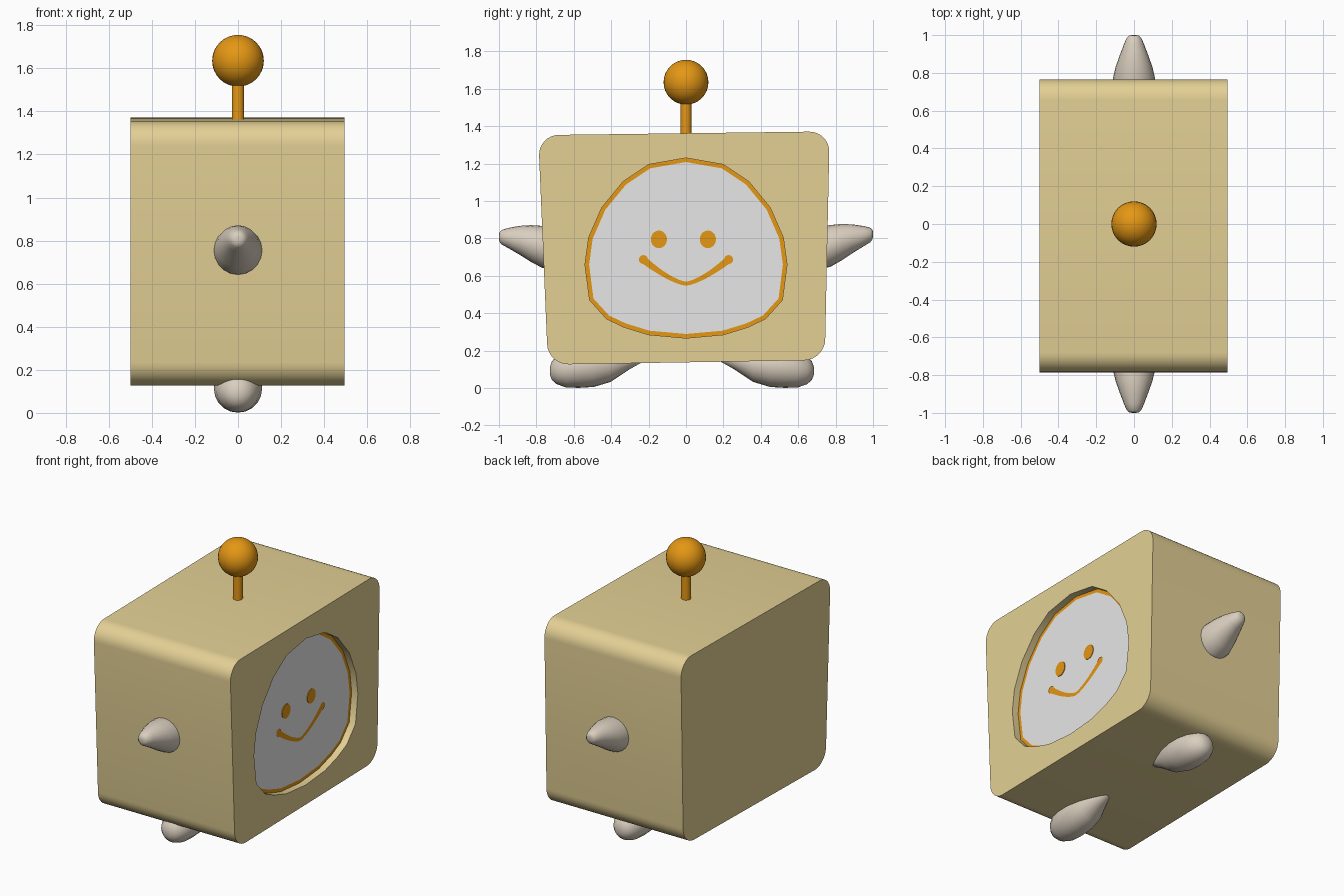
import bpy
import bmesh
import math
from mathutils import Matrix, Vector

cube = bpy.data.objects.get("Cube")
if cube:
    bpy.data.objects.remove(cube, do_unlink=True)


def material(name, rgb):
    m = bpy.data.materials.new(name)
    m.use_nodes = True
    m.diffuse_color = (*rgb, 1)
    m.node_tree.nodes["Principled BSDF"].inputs["Base Color"].default_value = (*rgb, 1)
    return m


TAN = material("tan", (0.77, 0.63, 0.30))
WHITE = material("pale grey", (0.8, 0.8, 0.8))
ORANGE = material("orange", (0.78, 0.31, 0.007))
CREAM = material("cream", (0.70, 0.62, 0.52))


def finish(bm, name, mats, angle=40):
    mesh = bpy.data.meshes.new(name)
    bm.to_mesh(mesh)
    bm.free()
    obj = bpy.data.objects.new(name, mesh)
    bpy.context.collection.objects.link(obj)
    for m in mats:
        mesh.materials.append(m)
    bpy.ops.object.select_all(action='DESELECT')
    obj.select_set(True)
    bpy.context.view_layer.objects.active = obj
    bpy.ops.object.shade_smooth_by_angle(angle=math.radians(angle))
    return obj


def ring_edges(bm, verts):
    pairs = zip(verts, verts[1:] + verts[:1])
    return [bm.edges.get(p) or bm.edges.new(p) for p in pairs]


def join(bm, a, b):
    n = len(a)
    for i in range(n):
        j = (i + 1) % n
        bm.faces.new((a[i], a[j], b[j], b[i]))


# Body: rounded, slightly skewed box with a recessed screen on the +x side
BACK, FRONT, FLOOR = -0.5, 0.495, 0.45
CORNERS = [(-0.738, 0.125), (0.742, 0.15), (0.768, 1.372), (-0.79, 1.352)]
HALF = [(0.2, 1.195), (0.335, 1.105), (0.45, 0.965), (0.52, 0.805), (0.54, 0.66),
        (0.515, 0.47), (0.425, 0.37), (0.33, 0.325), (0.2, 0.285)]
SCREEN = [(0, 1.23)] + HALF + [(0, 0.267)] + [(-y, z) for y, z in reversed(HALF)]

bm = bmesh.new()
corners = [bm.verts.new((BACK, y, z)) for y, z in CORNERS]
bm.faces.new(corners)
bmesh.ops.bevel(bm, geom=corners, offset=0.11, segments=8, profile=0.5, affect='VERTICES')
bm.faces.ensure_lookup_table()
back = list(bm.faces[0].verts)
front = [bm.verts.new((FRONT, v.co.y, v.co.z)) for v in back]
join(bm, back, front)
rim = [bm.verts.new((FRONT, y, z)) for y, z in SCREEN]
deep = [bm.verts.new((FLOOR, y, z)) for y, z in SCREEN]
join(bm, rim, deep)
screen = bm.faces.new(deep)
bmesh.ops.triangle_fill(bm, use_beauty=True, normal=(1, 0, 0),
                        edges=ring_edges(bm, front) + ring_edges(bm, rim))
bmesh.ops.recalc_face_normals(bm, faces=bm.faces[:])
border = bmesh.ops.inset_individual(bm, faces=[screen], thickness=0.022)["faces"]
for f in border:
    f.material_index = 2
screen.material_index = 1
finish(bm, "body", [TAN, WHITE, ORANGE])

# Eyes: thin oval plates on the screen
for name, y in (("right_eye", -0.145), ("left_eye", 0.117)):
    bm = bmesh.new()
    bmesh.ops.create_cone(bm, cap_ends=True, segments=24, radius1=0.047, radius2=0.047, depth=0.008,
                          matrix=Matrix.Translation((FLOOR, y, 0.795))
                          @ Matrix.Rotation(math.pi / 2, 4, 'Y') @ Matrix.Diagonal((1, 0.92, 1, 1)))
    finish(bm, name, [ORANGE])

# Smile: tapered strip with round ends
bm = bmesh.new()
STEPS = 24
PLATE = FLOOR + 0.004
previous = None
for i in range(STEPS + 1):
    t = 2 * i / STEPS - 1
    mid = Vector((PLATE, 0.23 * t, 0.558 + 0.13 * abs(t) ** 1.45))
    slope = 0.82 * math.copysign(abs(t) ** 0.45, t)
    across = Vector((0, -slope, 1)).normalized() * (0.011 + 0.009 * abs(t) ** 2)
    pair = [bm.verts.new(mid - across), bm.verts.new(mid + across)]
    if previous:
        bm.faces.new((previous[0], pair[0], pair[1], previous[1]))
    previous = pair
for side in (-1, 1):
    bmesh.ops.create_circle(bm, cap_ends=True, segments=16, radius=0.024,
                            matrix=Matrix.Translation((PLATE + 0.001, 0.228 * side, 0.687))
                            @ Matrix.Rotation(math.pi / 2, 4, 'Y'))
finish(bm, "smile", [ORANGE])


# Limbs: round sections (distance out, height, radius) lofted along y
def limb(name, sections, side, shift=0.0, lift=0.0, sides=20):
    bm = bmesh.new()
    rings = []
    for k, (out, z, r) in enumerate(sections):
        up = z + lift * k / (len(sections) - 1)
        turns = [2 * math.pi * i / sides for i in range(sides)]
        rings.append([bm.verts.new((r * math.cos(a), side * out + shift, up + r * math.sin(a)))
                      for a in turns])
    for a, b in zip(rings, rings[1:]):
        join(bm, a, b)
    bm.faces.new(rings[0])
    bm.faces.new(rings[-1])
    bmesh.ops.recalc_face_normals(bm, faces=bm.faces[:])
    finish(bm, name, [CREAM], 70)


ARM = [(0.65, 0.745, 0.1), (0.72, 0.75, 0.112), (0.77, 0.755, 0.112), (0.83, 0.773, 0.098),
       (0.89, 0.79, 0.077), (0.95, 0.802, 0.054), (0.985, 0.806, 0.039), (0.997, 0.807, 0.026),
       (1.0, 0.807, 0.01)]
FOOT = [(0.2, 0.165, 0.02), (0.28, 0.15, 0.05), (0.38, 0.125, 0.092), (0.47, 0.118, 0.112),
        (0.55, 0.113, 0.112), (0.62, 0.103, 0.1), (0.67, 0.096, 0.075), (0.695, 0.093, 0.05),
        (0.706, 0.092, 0.02)]
limb("front_arm", ARM, -1)
limb("back_arm", ARM, 1, lift=0.016)
limb("front_foot", FOOT, -1, shift=-0.022)
limb("back_foot", FOOT, 1, shift=-0.022)

# Antenna: stem and ball
bm = bmesh.new()
bmesh.ops.create_cone(bm, cap_ends=True, segments=20, radius1=0.029, radius2=0.029, depth=0.22,
                      matrix=Matrix.Translation((0, 0, 1.44)))
finish(bm, "antenna_stem", [ORANGE])
bm = bmesh.new()
bmesh.ops.create_uvsphere(bm, u_segments=32, v_segments=16, radius=0.12,
                          matrix=Matrix.Translation((0, 0, 1.635)))
finish(bm, "antenna_ball", [ORANGE])
